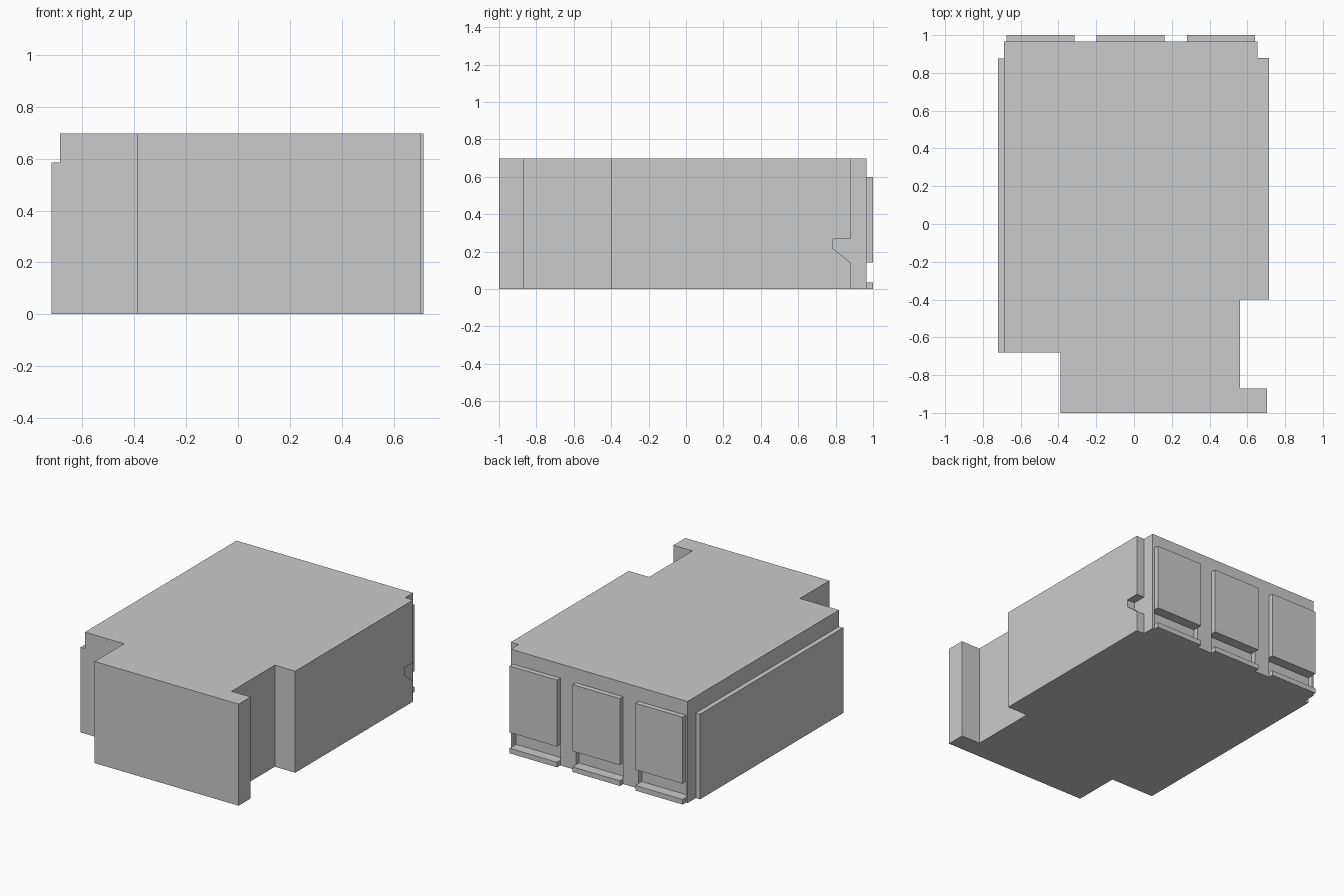
import bpy
import bmesh

if "Cube" in bpy.data.objects:
    bpy.data.objects.remove(bpy.data.objects["Cube"])


def prism(name, profile, to_3d, lo, hi):
    """Extrude a 2D profile between two depths."""
    bm = bmesh.new()
    a = [bm.verts.new(to_3d(u, v, lo)) for u, v in profile]
    b = [bm.verts.new(to_3d(u, v, hi)) for u, v in profile]
    n = len(profile)
    bm.faces.new(a)
    bm.faces.new(b)
    for i in range(n):
        j = (i + 1) % n
        bm.faces.new((a[i], a[j], b[j], b[i]))
    bmesh.ops.recalc_face_normals(bm, faces=bm.faces[:])
    mesh = bpy.data.meshes.new(name)
    bm.to_mesh(mesh)
    bm.free()
    obj = bpy.data.objects.new(name, mesh)
    bpy.context.collection.objects.link(obj)
    return obj


def box(name, x0, x1, y0, y1, z0, z1):
    return prism(name, [(x0, y0), (x1, y0), (x1, y1), (x0, y1)],
                 lambda u, v, d: (u, v, d), z0, z1)


def cut(target, cutter):
    mod = target.modifiers.new("cut", 'BOOLEAN')
    mod.operation = 'DIFFERENCE'
    mod.solver = 'EXACT'
    mod.object = cutter
    bpy.context.view_layer.objects.active = target
    bpy.ops.object.modifier_apply(modifier=mod.name)
    bpy.data.objects.remove(cutter, do_unlink=True)


# Main building block with stepped footprint
footprint = [(-0.39, -1.0), (0.705, -1.0), (0.705, -0.87), (0.56, -0.87),
             (0.56, -0.40), (0.715, -0.40), (0.715, 0.88), (0.655, 0.88),
             (0.655, 0.965), (-0.687, 0.965), (-0.687, -0.68), (-0.39, -0.68)]
body = prism("main_body", footprint, lambda u, v, d: (u, v, d), 0.0, 0.698)

# Notch in the rear end of the right wall
notch = [(0.95, 0.268), (0.785, 0.268), (0.785, 0.217), (0.878, 0.143), (0.95, 0.143)]
cut(body, prism("notch_cutter", notch, lambda u, v, d: (d, u, v), 0.655, 0.8))

# Rear doors: raised panel, open slot and sill
for i, x0 in enumerate((-0.675, -0.198, 0.28)):
    x1 = x0 + 0.36
    cut(body, box("slot_cutter", x0, x1, 0.93, 1.05, 0.035, 0.143))
    box(f"rear_panel_{i + 1}", x0, x1, 0.965, 1.0, 0.143, 0.60)
    box(f"rear_sill_{i + 1}", x0, x1, 0.965, 1.0, 0.0, 0.035)

# Lower slab along the left wall
box("left_side_slab", -0.72, -0.687, -0.68, 0.875, 0.0, 0.585)
